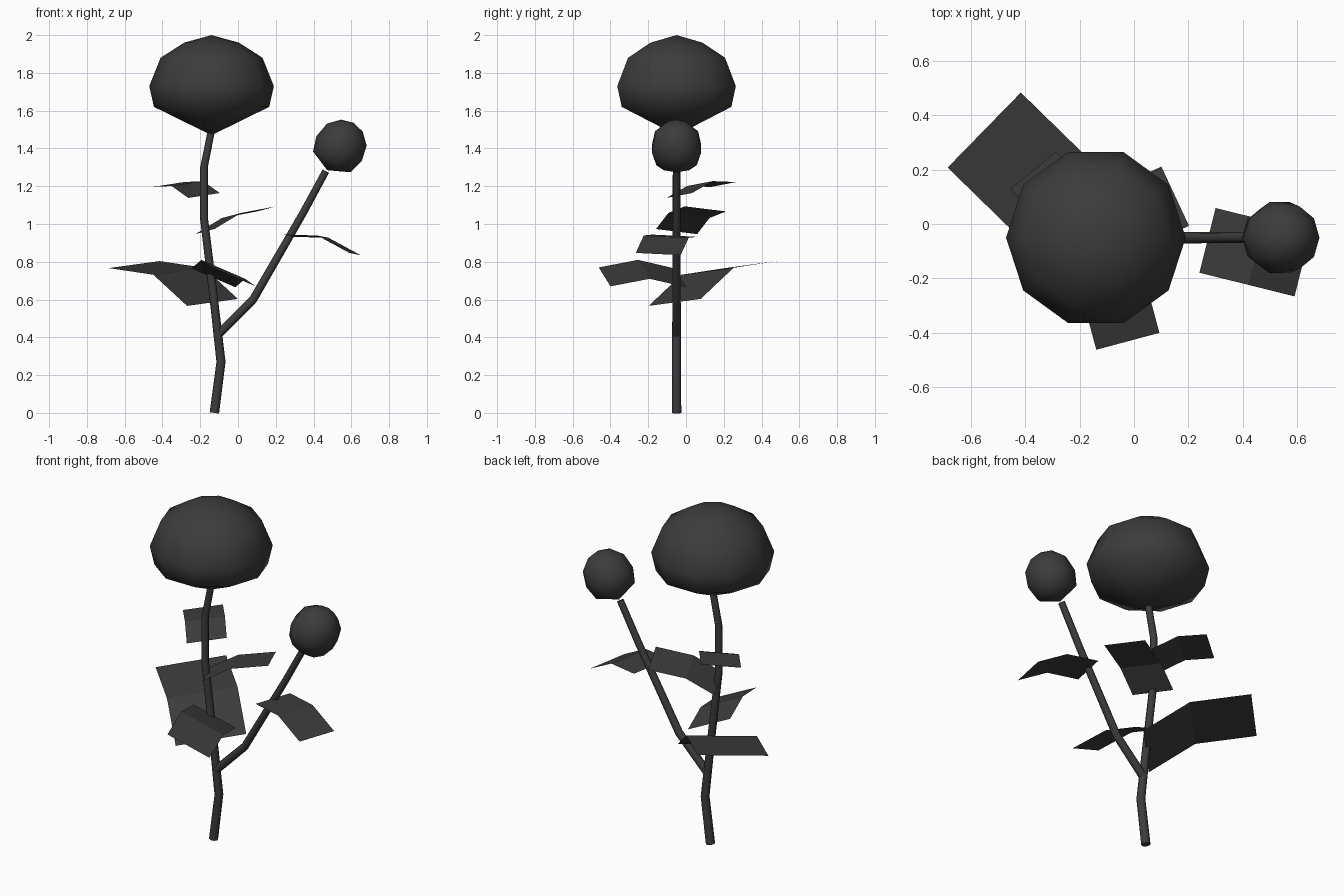
import bpy, bmesh, math
from mathutils import Vector

if "Cube" in bpy.data.objects:
    bpy.data.objects.remove(bpy.data.objects["Cube"])

dark = bpy.data.materials.new("dark_plant")
dark.diffuse_color = (0.045, 0.045, 0.045, 1)
dark.use_nodes = True
dark.node_tree.nodes["Principled BSDF"].inputs["Base Color"].default_value = dark.diffuse_color
Y = -0.05


def finish(name, bm, smooth):
    me = bpy.data.meshes.new(name)
    bmesh.ops.recalc_face_normals(bm, faces=bm.faces) if smooth else None
    for f in bm.faces:
        f.smooth = smooth
    bm.to_mesh(me)
    bm.free()
    me.materials.append(dark)
    ob = bpy.data.objects.new(name, me)
    bpy.context.collection.objects.link(ob)
    return ob


def stem(name, pts):
    """Bent tube through (x, z, radius) points."""
    cu = bpy.data.curves.new(name, 'CURVE')
    cu.dimensions = '3D'
    cu.bevel_depth = 1.0
    cu.bevel_resolution = 2
    cu.use_fill_caps = True
    sp = cu.splines.new('POLY')
    sp.points.add(len(pts) - 1)
    for p, (x, z, r) in zip(sp.points, pts):
        p.co = (x, Y, z, 1)
        p.radius = r
    cu.materials.append(dark)
    ob = bpy.data.objects.new(name, cu)
    bpy.context.collection.objects.link(ob)


def head(name, profile, base, tilt, sides=10):
    """Spun (radius, height) profile, closed at both poles."""
    bm = bmesh.new()
    rings = []
    for r, h in profile:
        n = sides if r else 1
        rings.append([bm.verts.new((r * math.cos(2 * math.pi * i / sides),
                                    r * math.sin(2 * math.pi * i / sides), h))
                      for i in range(n)])
    for a, b in zip(rings, rings[1:]):
        for i in range(sides):
            j = (i + 1) % sides
            quad = [a[i % len(a)], a[j % len(a)], b[j % len(b)], b[i % len(b)]]
            bm.faces.new(list(dict.fromkeys(quad)))
    ob = finish(name, bm, True)
    ob.location = base
    ob.rotation_euler = (0, math.radians(tilt), 0)


def leaf(name, base, azimuth, width, drop, rows):
    """Folded strip: rows are (distance, height) from the base point."""
    a = math.radians(azimuth)
    out = Vector((math.cos(a), math.sin(a), 0))
    side = Vector((-math.sin(a) * width, math.cos(a) * width, -drop)) / 2
    bm = bmesh.new()
    prev = None
    for d, h in rows:
        c = Vector(base) + out * d + Vector((0, 0, h))
        cur = [bm.verts.new(c - side), bm.verts.new(c + side)]
        if prev:
            bm.faces.new((prev[0], cur[0], cur[1], prev[1]))
        prev = cur
    finish(name, bm, False)


# stems
stem("main_stem", [(-0.125, 0, .025), (-0.09, .27, .024), (-0.13, .62, .022),
                   (-0.18, 1.03, .021), (-0.18, 1.3, .02), (-0.142, 1.49, .019)])
stem("side_stem", [(-0.10, .42, .023), (0.08, .60, .022), (0.34, 1.05, .02),
                   (0.465, 1.28, .019)])

# flower and bud
head("flower_head", [(0, 0), (.305, .15), (.33, .26), (.27, .41), (.145, .49), (0, .53)],
     (-0.14, Y, 1.47), 0)
head("flower_bud", [(0, 0), (.113, .05), (.137, .13), (.12, .215), (.065, .27), (0, .287)],
     (0.472, Y, 1.285), 29)

# leaves
leaf("large_leaf", (-0.135, -0.06, .585), 135.7, .385, .037,
     [(0, 0), (.25, .165), (.58, .2)])
leaf("front_leaf", (-0.13, -0.03, .715), -75, .24, .1,
     [(0, 0), (.2, .045), (.415, .005)])
leaf("right_leaf", (-0.175, -0.05, .96), 25, .24, .027,
     [(0, 0), (.155, .085), (.36, .12)])
leaf("upper_leaf", (-0.18, -0.035, 1.151), 129, .215, .026,
     [(0, 0), (.14, .063), (.3, .058)])
leaf("side_stem_leaf", (0.27, -0.06, .938), -14, .245, .012,
     [(0, 0), (.185, -.005), (.36, -.097)])
